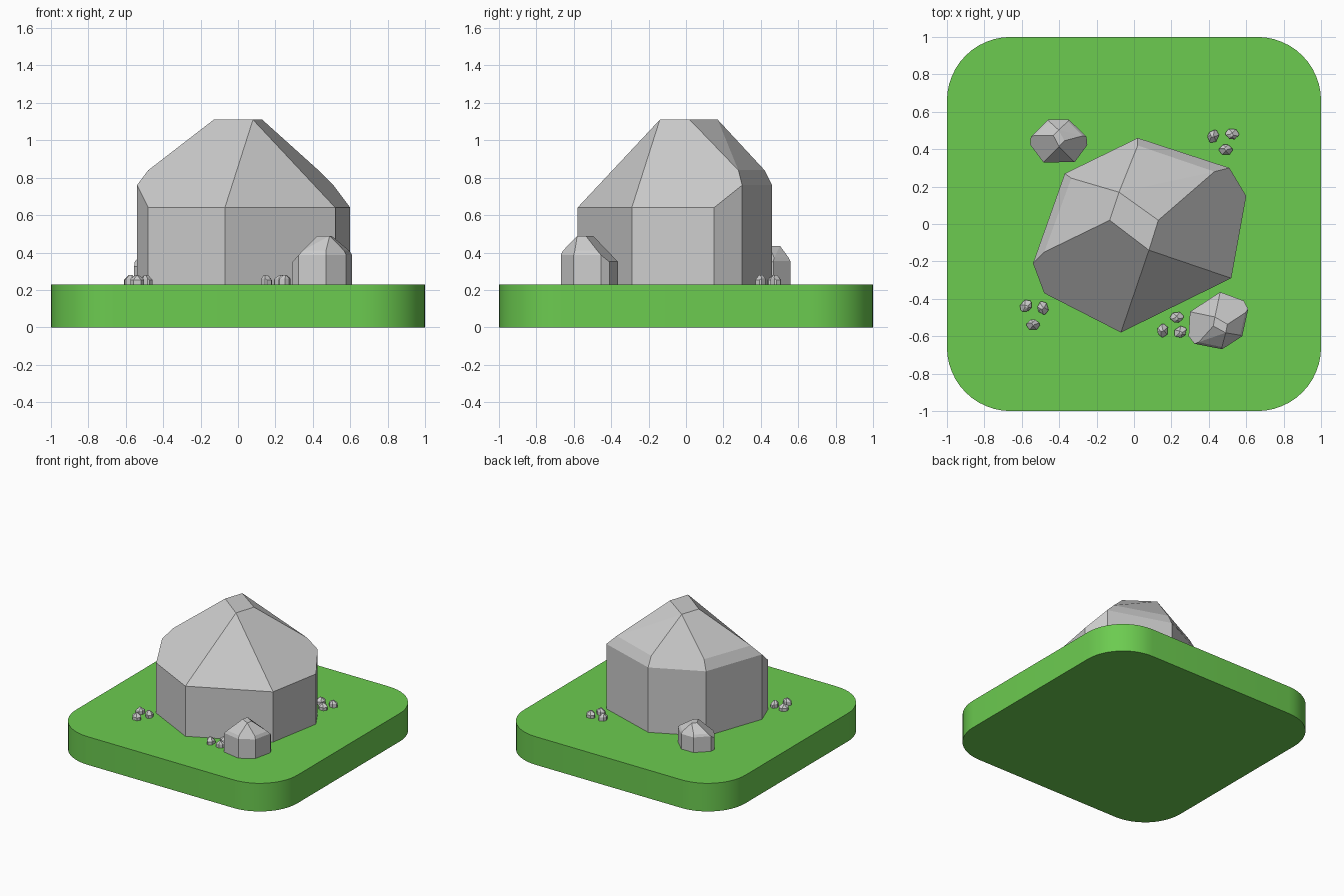
import bpy, bmesh
from math import radians
from mathutils import Matrix

if "Cube" in bpy.data.objects:
    bpy.data.objects.remove(bpy.data.objects["Cube"])

TOP = 0.23  # height of the grass surface

# Grass slab with rounded corners
bm = bmesh.new()
bmesh.ops.create_cube(bm, size=1, matrix=Matrix.Translation((0, 0, TOP / 2)) @ Matrix.Diagonal((2, 2, TOP, 1)))
uprights = [e for e in bm.edges if abs(e.verts[0].co.z - e.verts[1].co.z) > 0.1]
bmesh.ops.bevel(bm, geom=uprights, offset=0.34, segments=12, profile=0.5, affect='EDGES')
mesh = bpy.data.meshes.new("grass_base")
bm.to_mesh(mesh)
bm.free()
base = bpy.data.objects.new("grass_base", mesh)
bpy.context.collection.objects.link(base)
green = bpy.data.materials.new("grass_green")
green.diffuse_color = (0.15, 0.6, 0.08, 1)
green.use_nodes = True
green.node_tree.nodes["Principled BSDF"].inputs["Base Color"].default_value = green.diffuse_color
mesh.materials.append(green)
base.select_set(True)
bpy.context.view_layer.objects.active = base
bpy.ops.object.shade_smooth_by_angle(angle=radians(30))

# Shared boulder mesh: wall outline with eave heights, shoulder bevel and small crown
walls = [(0.02, 0.46, 0.53), (0.51, 0.30, 0.53), (0.60, 0.15, 0.41), (0.52, -0.29, 0.41),
         (-0.07, -0.58, 0.41), (-0.48, -0.37, 0.41), (-0.54, -0.21, 0.53), (-0.37, 0.27, 0.53)]
shoulder = [(-0.48, -0.15, 0.61), (-0.335, 0.245, 0.61), (0.02, 0.42, 0.61), (0.43, 0.28, 0.61)]
crown = [(-0.13, 0.02, 0.88), (0.08, -0.14, 0.88), (0.13, 0.02, 0.88), (-0.08, 0.17, 0.88)]
bm = bmesh.new()
for p in walls + shoulder + crown + [(x, y, 0) for x, y, _ in walls]:
    bm.verts.new(p)
bmesh.ops.convex_hull(bm, input=bm.verts[:])
bmesh.ops.dissolve_limit(bm, angle_limit=radians(12), verts=bm.verts[:], edges=bm.edges[:])
bmesh.ops.recalc_face_normals(bm, faces=bm.faces[:])
rock = bpy.data.meshes.new("rock")
bm.to_mesh(rock)
bm.free()


def place(name, x, y, size, height, turn):
    ob = bpy.data.objects.new(name, rock)
    ob.location = (x, y, TOP)
    ob.scale = (size, size, height)
    ob.rotation_euler.z = radians(turn)
    bpy.context.collection.objects.link(ob)


# Boulders
place("large_boulder", 0, 0, 1, 1, 0)
place("front_boulder", 0.461, -0.535, 0.293, 0.295, 187)
place("back_boulder", -0.404, 0.455, 0.255, 0.233, -26)

# Pebble clusters
clusters = {
    "back_pebble": [(0.42, 0.47, 40), (0.525, 0.478, 150), (0.49, 0.40, -26)],
    "left_pebble": [(-0.575, -0.44, 200), (-0.49, -0.45, 80), (-0.54, -0.535, -26)],
    "front_pebble": [(0.15, -0.57, 60), (0.23, -0.502, 160), (0.25, -0.58, 187)],
}
for name, spots in clusters.items():
    for i, (x, y, turn) in enumerate(spots, 1):
        place(f"{name}_{i}", x, y, 0.06, 0.057, turn)
